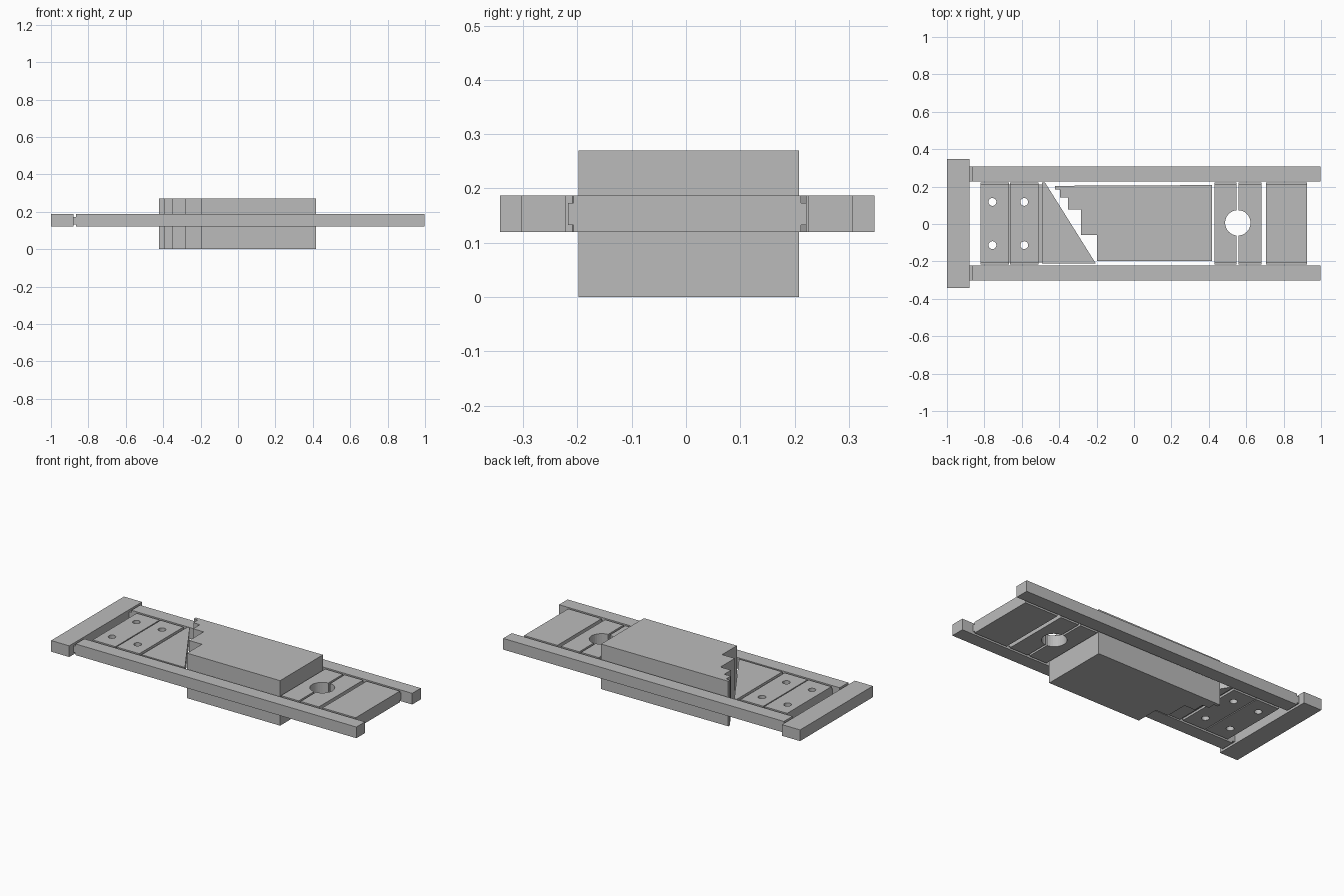
import bpy, bmesh, math

if "Cube" in bpy.data.objects:
    bpy.data.objects.remove(bpy.data.objects["Cube"])

grey = bpy.data.materials.new("plain grey")
grey.diffuse_color = (0.5, 0.5, 0.5, 1)
grey.use_nodes = True
grey.node_tree.nodes["Principled BSDF"].inputs["Base Color"].default_value = grey.diffuse_color

Z0, Z1 = 0.12, 0.187      # frame and plate thickness
T0, T1 = 0.133, 0.173     # tongue thickness


def prism(name, outline, z0=Z0, z1=Z1):
    """Extrude a flat outline upwards from z0 to z1."""
    bm = bmesh.new()
    face = bm.faces.new([bm.verts.new((x, y, z0)) for x, y in outline])
    top = bmesh.ops.extrude_face_region(bm, geom=[face])["geom"]
    verts = [v for v in top if isinstance(v, bmesh.types.BMVert)]
    bmesh.ops.translate(bm, verts=verts, vec=(0, 0, z1 - z0))
    bmesh.ops.recalc_face_normals(bm, faces=bm.faces)
    mesh = bpy.data.meshes.new(name)
    bm.to_mesh(mesh)
    bm.free()
    mesh.materials.append(grey)
    obj = bpy.data.objects.new(name, mesh)
    bpy.context.collection.objects.link(obj)
    return obj


def box(name, x0, x1, y0, y1, z0=Z0, z1=Z1):
    return prism(name, [(x0, y0), (x1, y0), (x1, y1), (x0, y1)], z0, z1)


def drill(obj, x, y, r):
    """Cut a round hole through a plate."""
    ring = [(x + r * math.cos(a * math.tau / 32), y + r * math.sin(a * math.tau / 32))
            for a in range(32)]
    cutter = prism("hole_cutter", ring, Z0 - 0.1, Z1 + 0.1)
    cutter.hide_render = True
    cutter.hide_viewport = True
    cutter.display_type = 'WIRE'
    mod = obj.modifiers.new("hole", 'BOOLEAN')
    mod.operation = 'DIFFERENCE'
    mod.solver = 'EXACT'
    mod.object = cutter


def plate(name, x0, x1):
    """Cross plate with a thin tongue along each side edge."""
    obj = box(name, x0, x1, -0.207, 0.212)
    for side, y0, y1 in (("front", -0.217, -0.207), ("back", 0.212, 0.222)):
        box(name + "_" + side + "_tongue", x0, x1, y0, y1, T0, T1)
    return obj


# End bar and the two long rails, each rail with a tongue into the bar
box("end_bar", -1.0, -0.88, -0.343, 0.347)
for side, y0, y1 in (("front", -0.303, -0.221), ("back", 0.226, 0.308)):
    box(side + "_rail", -0.865, 0.998, y0, y1)
    box(side + "_rail_tongue", -0.88, -0.865, y0, y1, T0, T1)

# Pair of drilled plates, joined by tongues to each other and to the wedge
for i, (x0, x1, hx) in enumerate(((-0.82, -0.668, -0.757), (-0.662, -0.51, -0.587))):
    p = plate("drilled_plate_%d" % (i + 1), x0, x1)
    for hy in (-0.113, 0.118):
        drill(p, hx, hy, 0.021)
box("drilled_plate_joint", -0.668, -0.662, -0.207, 0.212, T0, T1)
box("wedge_joint", -0.51, -0.492, -0.207, 0.212, T0, T1)

# Triangular wedge plate
prism("wedge_plate", [(-0.492, -0.21), (-0.205, -0.21), (-0.476, 0.222), (-0.492, 0.222)])

# Tall block with a stepped left side
prism("stepped_block", [
    (0.418, -0.198), (0.418, 0.208), (-0.423, 0.204), (-0.423, 0.185),
    (-0.396, 0.185), (-0.396, 0.142), (-0.353, 0.142), (-0.353, 0.078),
    (-0.283, 0.078), (-0.283, -0.058), (-0.199, -0.058), (-0.199, -0.198)], 0, 0.27)

# Two plates sharing a round opening, and the last plate
for name, x0, x1 in (("left_clamp_plate", 0.43, 0.548), ("right_clamp_plate", 0.56, 0.682)):
    drill(plate(name, x0, x1), 0.555, 0.006, 0.068)
plate("outer_plate", 0.705, 0.926)
